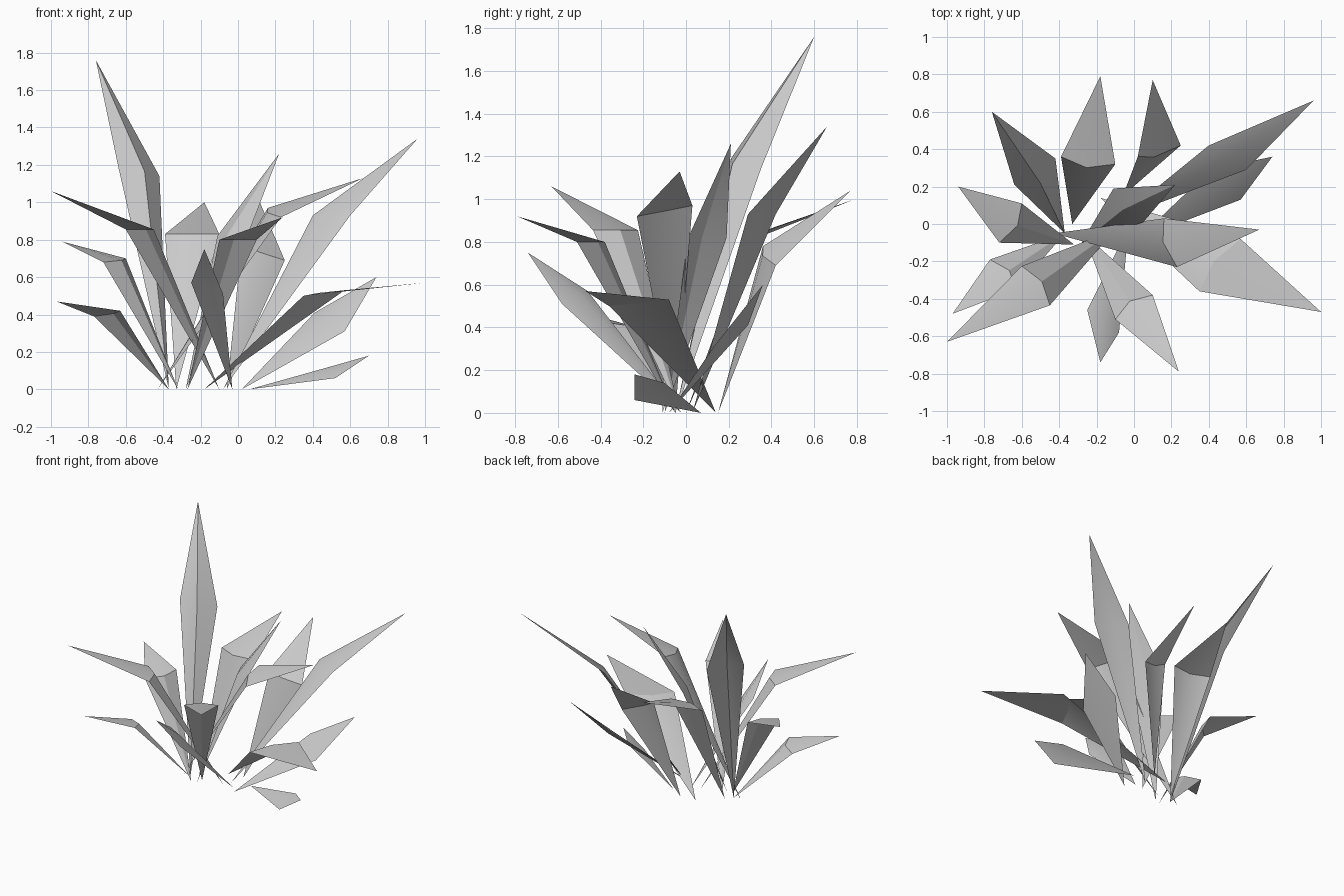
import bpy
import bmesh
from mathutils import Vector
from math import radians

default_cube = bpy.data.objects.get("Cube")
if default_cube:
    bpy.data.objects.remove(default_cube, do_unlink=True)

# One flat grey for the whole plant
grey = bpy.data.materials.new("leaf_grey")
grey.use_nodes = True
colour = (0.6, 0.6, 0.6, 1.0)
grey.diffuse_color = colour
grey.node_tree.nodes["Principled BSDF"].inputs["Base Color"].default_value = colour


def leaf(name, root, shoulder, half_width, tip, roll=0.0, crease=0.04):
    """Folded kite-shaped leaf: root point, two shoulders, raised rib, tip."""
    root = Vector((*root, 0.0))
    centre = Vector(shoulder)
    side = Vector((*half_width, roll))
    inward = root - centre
    inward.z = 0.0
    rib = centre + inward.normalized() * crease

    bm = bmesh.new()
    base, left, right, middle, end = [
        bm.verts.new(p) for p in (root, centre - side, centre + side, rib, Vector(tip))
    ]
    for corners in ((base, middle, left), (base, right, middle),
                    (left, middle, end), (middle, right, end)):
        bm.faces.new(corners)
    bm.normal_update()

    # Keep the upper side as the outside
    if sum(face.normal.z * face.calc_area() for face in bm.faces) < 0:
        bmesh.ops.reverse_faces(bm, faces=bm.faces[:])

    mesh = bpy.data.meshes.new(name)
    bm.to_mesh(mesh)
    bm.free()
    mesh.materials.append(grey)
    obj = bpy.data.objects.new(name, mesh)
    bpy.context.collection.objects.link(obj)
    return obj


leaves = [
    # Back leaves
    leaf("tall_back_leaf", (-.37, -.05), (-.53, .28, 1.165), (.11, .07), (-.76, .6, 1.76), roll=-.025, crease=.07),
    leaf("middle_back_leaf", (-.33, 0), (-.245, .34, .83), (.145, -.02), (-.18, .79, 1)),
    leaf("left_back_leaf", (-.06, .15), (.135, .39, .735), (.115, .03), (.1, .77, 1.04), roll=-.045),
    leaf("upright_centre_leaf", (-.28, -.1), (-.03, .1, .82), (.08, -.09), (.22, .21, 1.26)),
    # Leaves on the left
    leaf("long_left_leaf", (-.08, .03), (.5, .355, .93), (.1, -.065), (.96, .66, 1.34)),
    leaf("low_left_leaf", (.02, -.08), (.49, .21, .36), (.08, -.08), (.74, .36, .6), roll=-.05),
    leaf("arching_left_leaf", (-.43, -.05), (.195, -.1, .945), (.035, -.13), (.67, -.03, 1.13), roll=-.025),
    leaf("broad_left_leaf", (-.18, .14), (.46, -.22, .515), (.11, .14), (1, -.47, .57), roll=.015),
    leaf("ground_left_leaf", (.06, .07), (.54, -.17, .1), (.02, .07), (.7, -.24, .18), roll=.04),
    # Front leaves
    leaf("long_front_leaf", (-.27, -.05), (0, -.445, .8), (.1, .065), (.24, -.79, .92)),
    leaf("short_front_leaf", (-.03, -.02), (-.165, -.52, .54), (.085, -.06), (-.18, -.74, .75), roll=-.03),
    # Leaves on the right
    leaf("long_right_leaf", (-.1, -.03), (-.525, -.33, .855), (.075, -.105), (-1, -.63, 1.06)),
    leaf("low_right_leaf", (-.37, -.05), (-.7, -.27, .405), (.07, -.08), (-.97, -.48, .47), roll=.015),
    leaf("middle_right_leaf", (-.32, -.11), (-.66, .005, .69), (.06, .105), (-.94, .2, .79), roll=.01),
]

# Soft shading with crisp folds
bpy.ops.object.select_all(action="DESELECT")
for obj in leaves:
    obj.select_set(True)
bpy.context.view_layer.objects.active = leaves[0]
bpy.ops.object.shade_smooth_by_angle(angle=radians(30))
